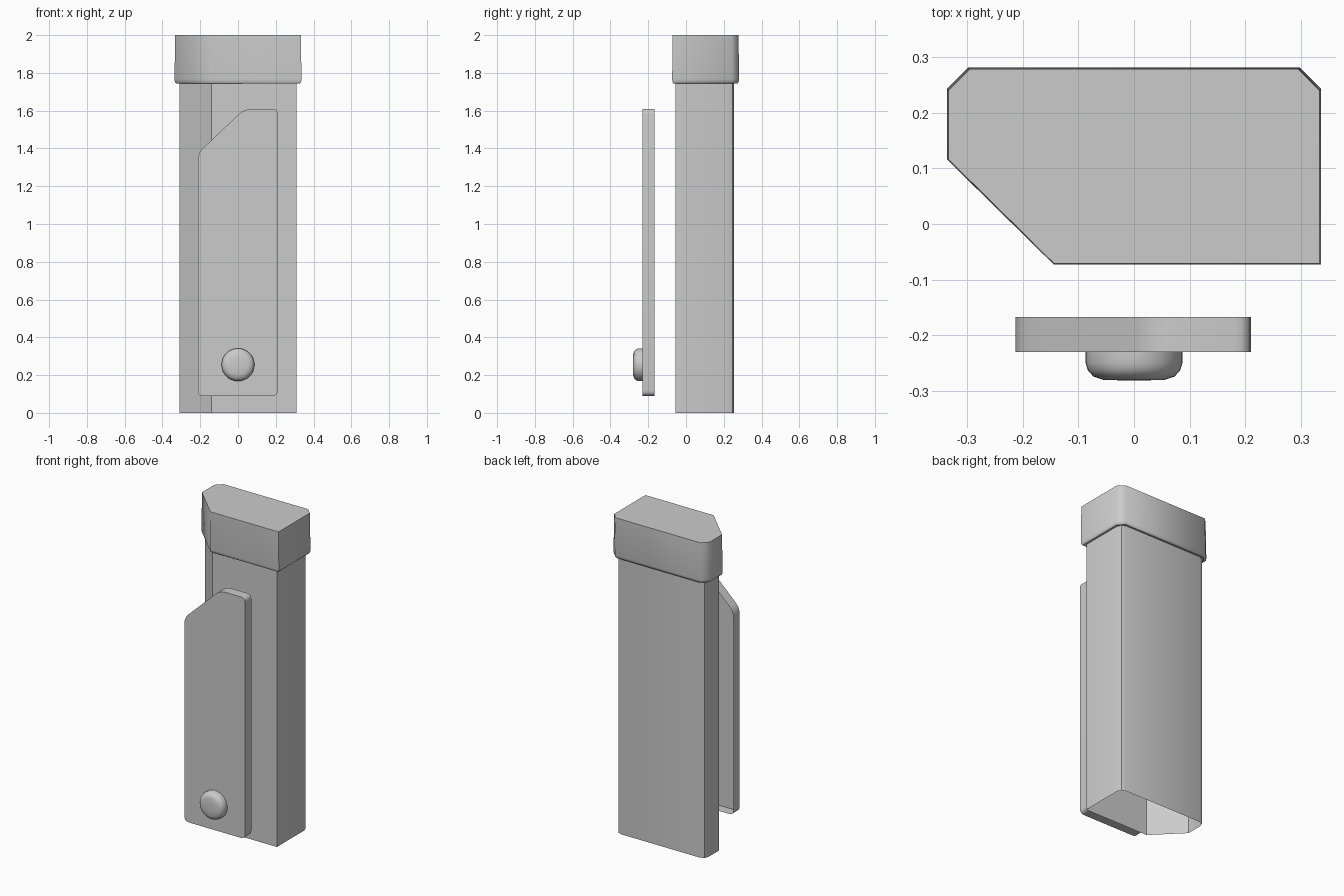
import bpy, math
from mathutils import Vector

if "Cube" in bpy.data.objects:
    bpy.data.objects.remove(bpy.data.objects["Cube"])


def rounded(points, steps):
    """Round polygon corners; each point is (x, y, cut length)."""
    out = []
    n = len(points)
    for i, (x, y, r) in enumerate(points):
        p = Vector((x, y))
        if r == 0:
            out.append(p)
            continue
        a = p + (Vector(points[i - 1][:2]) - p).normalized() * r
        b = p + (Vector(points[(i + 1) % n][:2]) - p).normalized() * r
        for k in range(steps + 1):
            t = k / steps
            out.append(a * (1 - t) ** 2 + p * 2 * t * (1 - t) + b * t * t)
    return out


def loft(name, rings, cap_last, angle):
    """Skin a list of equal-sized rings, optionally closing the last one."""
    n = len(rings[0])
    verts = [v for ring in rings for v in ring]
    faces = []
    for j in range(len(rings) - 1):
        for i in range(n):
            k = (i + 1) % n
            faces.append((j * n + i, j * n + k, (j + 1) * n + k, (j + 1) * n + i))
    if cap_last:
        faces.append(tuple(range((len(rings) - 1) * n, len(rings) * n)))
    mesh = bpy.data.meshes.new(name)
    mesh.from_pydata(verts, [], faces)
    obj = bpy.data.objects.new(name, mesh)
    bpy.context.collection.objects.link(obj)
    bpy.context.view_layer.objects.active = obj
    obj.select_set(True)
    bpy.ops.object.shade_smooth_by_angle(angle=math.radians(angle))
    obj.select_set(False)
    return obj


def case_ring(grow, z, steps):
    """Case outline: big front-left chamfer and two small back corners."""
    x, front, back = 0.31 + grow, -0.055 - 0.7 * grow, 0.255 + grow
    pts = [(-0.14 - 0.15 * grow, front, 0), (x, front, 0), (x, back, 0.038),
           (-x, back, 0.038), (-x, 0.116, 0)]
    return [(p.x, p.y, z) for p in rounded(pts, steps)]


# Hollow body, open at the bottom
loft("body", [case_ring(0, 0, 2), case_ring(0, 1.75, 2)], False, 40)

# Lid with a soft lower rim and a ledge meeting the body
lid_levels = [(0.0, 1.75), (0.018, 1.745), (0.024, 1.752), (0.026, 1.765),
              (0.023, 2.0)]
loft("lid", [case_ring(g, z, 1) for g, z in lid_levels], True, 50)

# Clip plate, a shell open towards the body
plate = rounded([(-0.213, 0.09, 0.03), (0.21, 0.09, 0.03), (0.21, 1.61, 0.03),
                 (0.035, 1.61, 0.04), (-0.213, 1.375, 0.04)], 4)
loft("clip_plate", [[(p.x, y, p.y) for p in plate] for y in (-0.167, -0.23)],
     True, 40)

# Rounded knob on the plate
knob_profile = [(0.087, -0.23), (0.087, -0.25), (0.083, -0.263),
                (0.073, -0.274), (0.055, -0.28), (0.02, -0.281)]
circle = [2 * math.pi * i / 32 for i in range(32)]
loft("knob", [[(r * math.cos(a), y, 0.255 + r * math.sin(a)) for a in circle]
              for r, y in knob_profile], True, 50)
